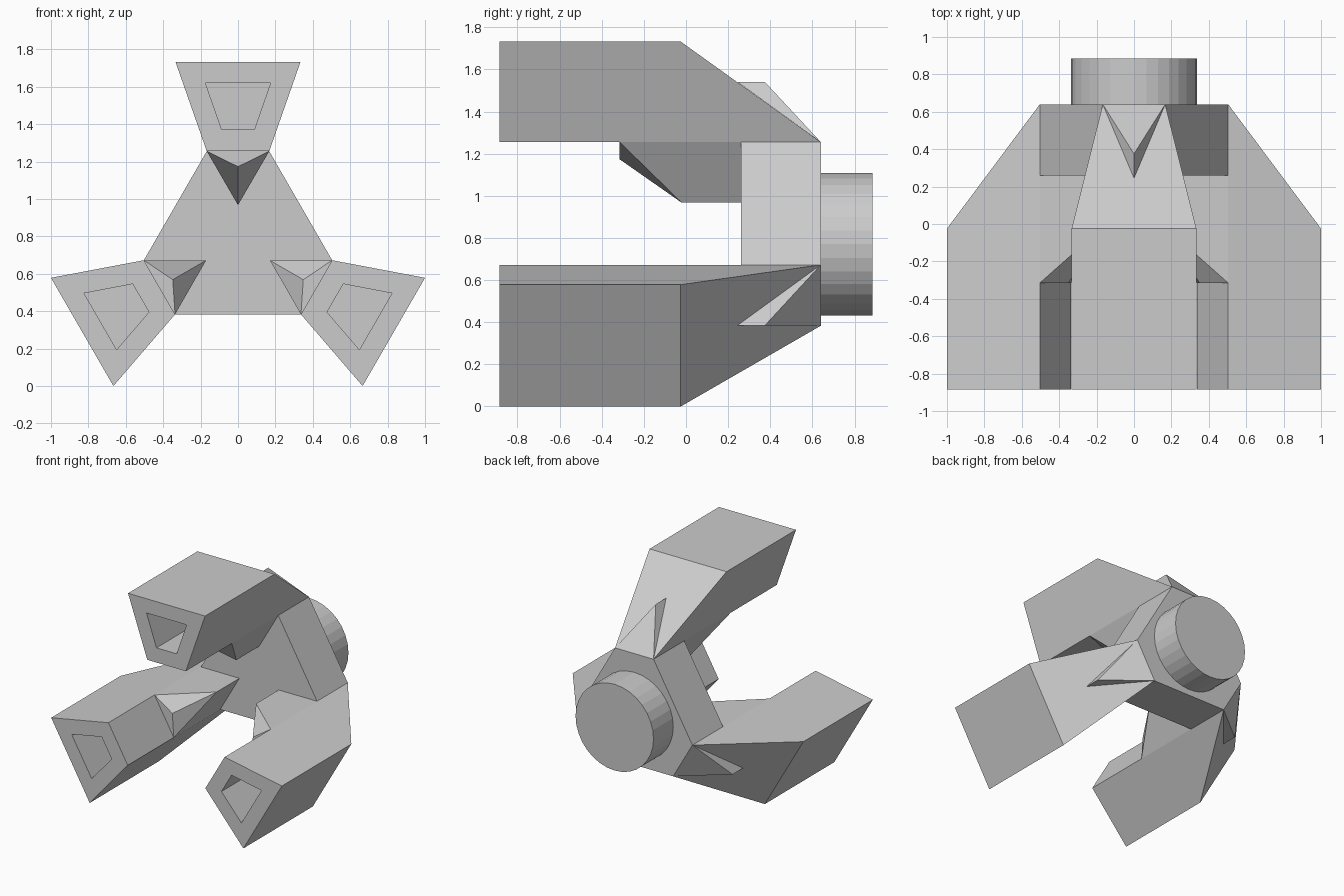
import bpy, bmesh, math
from mathutils import Matrix, Vector

cube = bpy.data.objects.get("Cube")
if cube:
    bpy.data.objects.remove(cube, do_unlink=True)

CENTRE = 0.77              # height of the claw axis
IN_R, IN_W = 0.485, 0.167  # inner radius and half width of a finger
OUT_R, OUT_W = 0.962, 0.334
FRONT, KNEE, HUB, BACK = -0.885, -0.025, 0.26, 0.64

grey = bpy.data.materials.new("plain_grey")
grey.use_nodes = True
grey.diffuse_color = (0.6, 0.6, 0.6, 1)
grey.node_tree.nodes["Principled BSDF"].inputs["Base Color"].default_value = (0.6, 0.6, 0.6, 1)


def finish(name, bm, turn=0):
    bmesh.ops.remove_doubles(bm, verts=bm.verts, dist=0.0005)
    bmesh.ops.recalc_face_normals(bm, faces=bm.faces)
    bm.transform(Matrix.Translation((0, 0, CENTRE)) @ Matrix.Rotation(turn, 4, 'Y'))
    mesh = bpy.data.meshes.new(name)
    bm.to_mesh(mesh)
    bm.free()
    mesh.materials.append(grey)
    obj = bpy.data.objects.new(name, mesh)
    bpy.context.collection.objects.link(obj)
    return obj


def loft(name, rings, turn=0):
    """Join rings of points in order and cap both ends."""
    bm = bmesh.new()
    loops = [[bm.verts.new(p) for p in ring] for ring in rings]
    for a, b in zip(loops, loops[1:]):
        for i in range(len(a)):
            j = (i + 1) % len(a)
            bm.faces.new((a[i], a[j], b[j], b[i]))
    bm.faces.new(loops[0])
    bm.faces.new(loops[-1])
    return finish(name, bm, turn)


def hull(name, points, turn=0):
    bm = bmesh.new()
    for p in points:
        bm.verts.new(p)
    bmesh.ops.convex_hull(bm, input=bm.verts)
    bmesh.ops.dissolve_limit(bm, angle_limit=0.01, verts=bm.verts, edges=bm.edges)
    return finish(name, bm, turn)


def trapezoid(y, r0, w0, r1, w1):
    return [(-w0, y, r0), (w0, y, r0), (w1, y, r1), (-w1, y, r1)]


def wedge(y, tip):
    return [(-IN_W, y, IN_R), (IN_W, y, IN_R), (0, y, tip)]


# Three fingers around the axis, each with a hollow end, inner tooth and rear spur
for name, turn in (("top", 0), ("left", math.radians(120)), ("right", math.radians(240))):
    loft(name + "_finger", [
        trapezoid(KNEE, 0.60, 0.087, 0.85, 0.174),
        trapezoid(FRONT, 0.60, 0.087, 0.85, 0.174),
        trapezoid(FRONT, IN_R, IN_W, OUT_R, OUT_W),
        trapezoid(KNEE, IN_R, IN_W, OUT_R, OUT_W)], turn)
    bpy.data.objects.remove(bpy.data.objects[name + "_finger"], do_unlink=True)

    # Closed shell running from pocket floor, round the rim, back to the sloped tip
    bm = bmesh.new()
    rings = [trapezoid(KNEE, 0.60, 0.087, 0.85, 0.174),
             trapezoid(FRONT, 0.60, 0.087, 0.85, 0.174),
             trapezoid(FRONT, IN_R, IN_W, OUT_R, OUT_W),
             trapezoid(KNEE, IN_R, IN_W, OUT_R, OUT_W)]
    loops = [[bm.verts.new(p) for p in ring] for ring in rings]
    for a, b in zip(loops, loops[1:]):
        for i in range(4):
            j = (i + 1) % 4
            bm.faces.new((a[i], a[j], b[j], b[i]))
    bm.faces.new(loops[0])
    left, right = bm.verts.new((-IN_W, BACK, IN_R)), bm.verts.new((IN_W, BACK, IN_R))
    a = loops[-1]
    bm.faces.new((a[0], a[1], right, left))
    bm.faces.new((a[2], a[3], left, right))
    bm.faces.new((a[1], a[2], right))
    bm.faces.new((a[3], a[0], left))
    finish(name + "_finger", bm, turn)

    hull(name + "_tooth", wedge(HUB, 0.197) + wedge(-0.02, 0.197) + wedge(-0.315, 0.403), turn)
    hull(name + "_spur", [(-IN_W, BACK, IN_R), (IN_W, BACK, IN_R), (0, 0.375, 0.77), (0, 0.245, 0.77)], turn)

# Six-sided hub joining the fingers
corners = [Matrix.Rotation(math.radians(120 * k), 3, 'Y') @ Vector((x, 0, IN_R))
           for k in range(3) for x in (-IN_W, IN_W)]
loft("hub", [[(c.x, y, c.z) for c in corners] for y in (HUB, BACK)])

# Round mounting stub behind the hub
circle = [(0.338 * math.cos(math.tau * i / 32), 0.338 * math.sin(math.tau * i / 32)) for i in range(32)]
loft("mounting_stub", [[(x, y, z) for x, z in circle] for y in (BACK, 0.885)])
